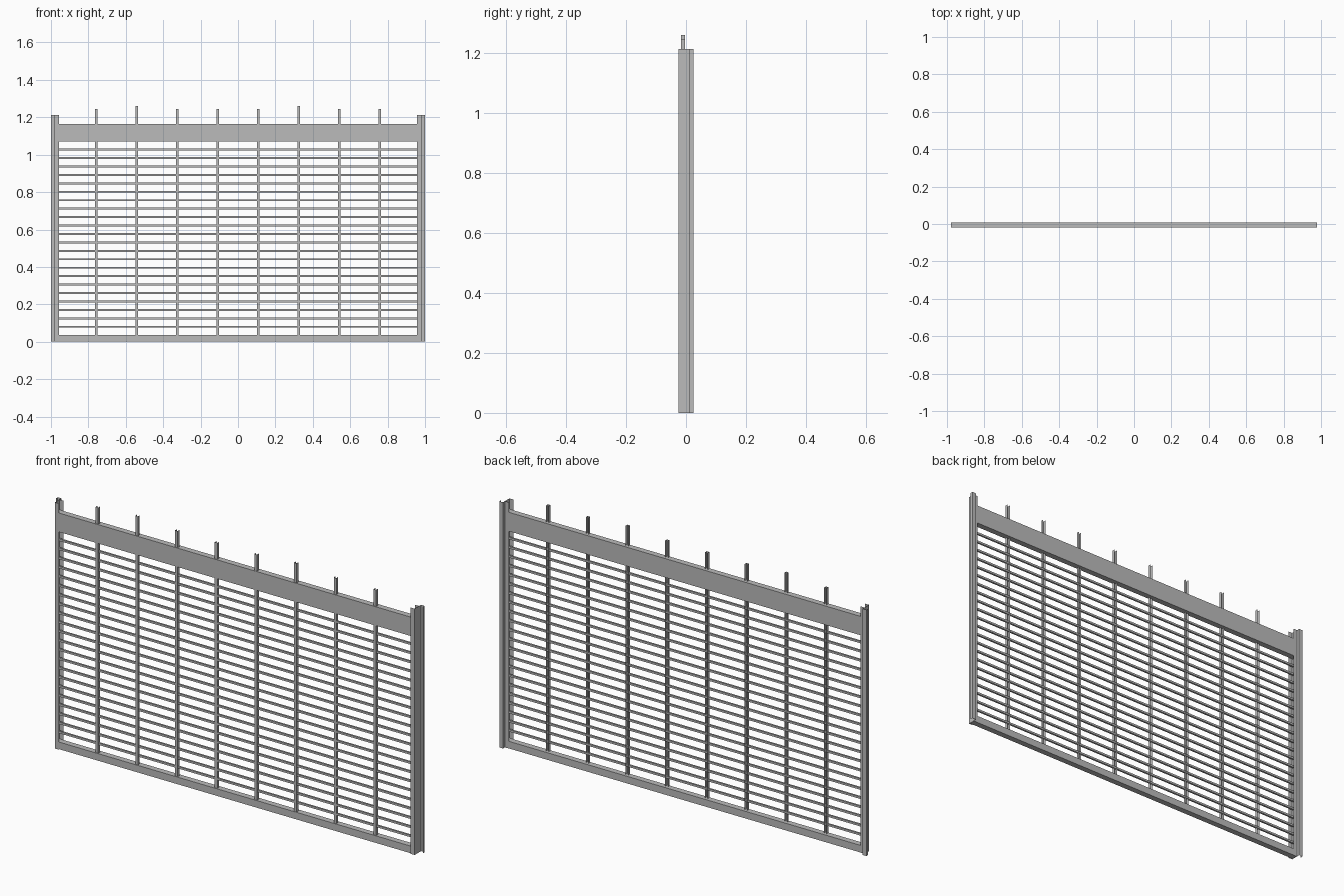
import bpy
import bmesh

cube = bpy.data.objects.get("Cube")
if cube:
    bpy.data.objects.remove(cube, do_unlink=True)

steel = bpy.data.materials.new("grey_steel")
steel.use_nodes = True
GREY = (0.5, 0.5, 0.5, 1)
steel.diffuse_color = GREY
steel.node_tree.nodes["Principled BSDF"].inputs["Base Color"].default_value = GREY


def finish(name, bm):
    mesh = bpy.data.meshes.new(name)
    bm.to_mesh(mesh)
    bm.free()
    mesh.materials.append(steel)
    obj = bpy.data.objects.new(name, mesh)
    bpy.context.collection.objects.link(obj)
    return obj


def box(name, low, high):
    bm = bmesh.new()
    bmesh.ops.create_cube(bm, size=1)
    for v in bm.verts:
        v.co = [lo + (c + 0.5) * (hi - lo) for c, lo, hi in zip(v.co, low, high)]
    return finish(name, bm)


def sheet(name, paths, bottom, top):
    """Folded sheet metal: open plan profiles raised from bottom to top."""
    bm = bmesh.new()
    for path in paths:
        lower = [bm.verts.new((x, y, bottom)) for x, y in path]
        upper = [bm.verts.new((x, y, top)) for x, y in path]
        for i in range(len(path) - 1):
            bm.faces.new((lower[i], lower[i + 1], upper[i + 1], upper[i]))
    return finish(name, bm)


# Side guides: inward channel with a folded outer flange
guide = [(0.957, -0.025), (0.98, -0.025), (0.98, 0.025), (1.0, 0.025), (1.0, 0.01)]
inner_flange = [(0.957, 0.01), (0.98, 0.01)]
for side, s in (("left", 1), ("right", -1)):
    paths = [[(s * x, y) for x, y in p] for p in (guide, inner_flange)]
    sheet(side + "_guide", paths, 0, 1.213)

# Top and bottom rails
box("top_rail", (-0.979, -0.02, 1.07), (0.979, 0.009, 1.163))
box("bottom_rail", (-0.979, -0.02, 0), (0.979, 0.009, 0.035))

# Upright channels, open to the back, two of them taller
half = 0.007
for i in range(8):
    x = -0.757 + i * 0.2163
    top = 1.26 if i in (1, 5) else 1.245
    path = [(x - half, -0.003), (x - half, -0.017), (x + half, -0.017), (x + half, -0.003)]
    sheet(f"upright_{i + 1}", [path], 0.03, top)

# Horizontal slats
for i in range(22):
    z = 0.08 + i * 0.0451
    box(f"slat_{i + 1}", (-0.975, -0.014, z - 0.005), (0.975, -0.005, z + 0.005))
